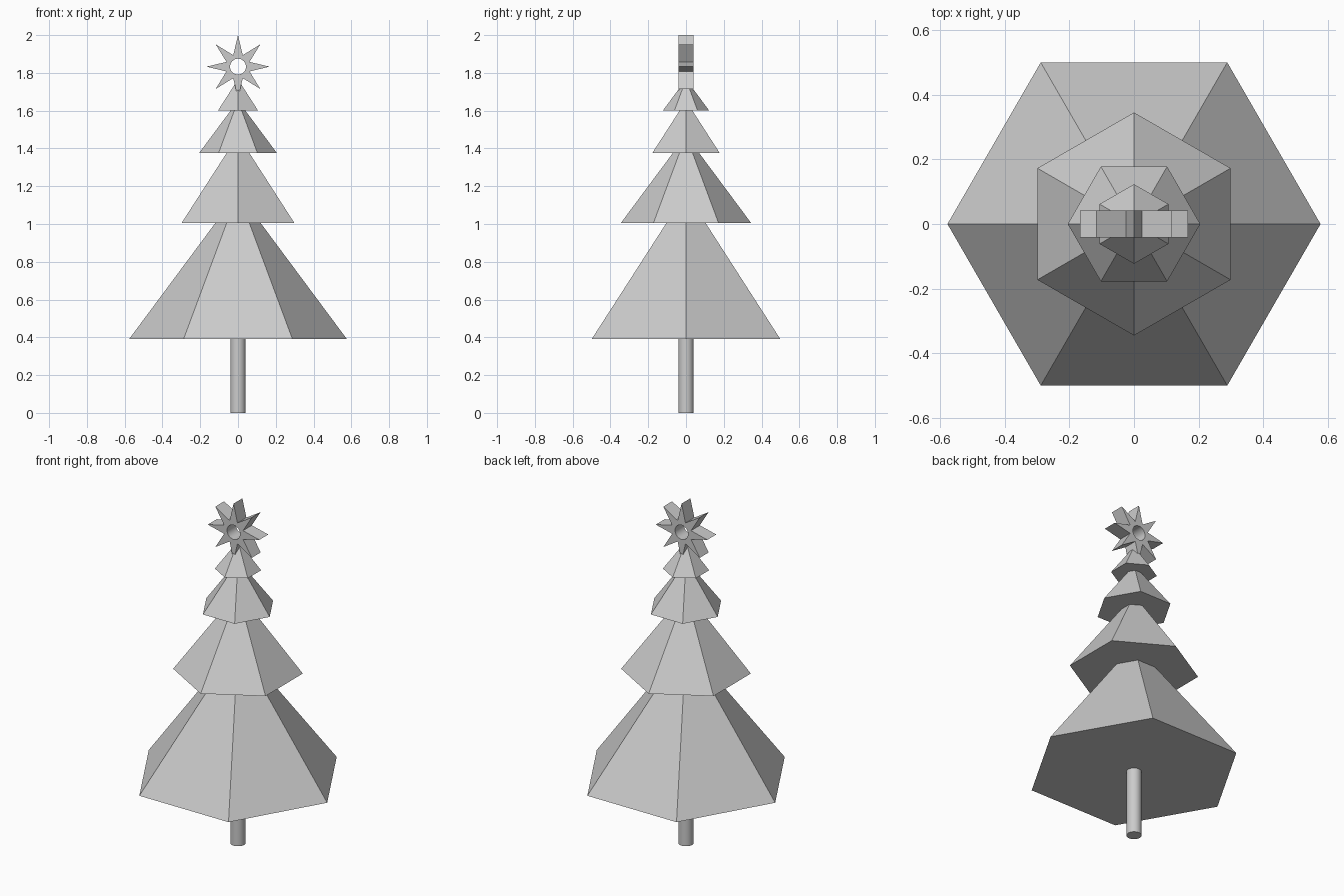
import bpy, bmesh, math

cube = bpy.data.objects.get("Cube")
if cube:
    bpy.data.objects.remove(cube, do_unlink=True)

# Single plain colour
GREY = (0.6, 0.6, 0.6, 1.0)
mat = bpy.data.materials.new("plain grey")
mat.use_nodes = True
mat.diffuse_color = GREY
mat.node_tree.nodes["Principled BSDF"].inputs["Base Color"].default_value = GREY


def finish(obj, name, smooth=False):
    obj.name = obj.data.name = name
    obj.data.materials.clear()
    obj.data.materials.append(mat)
    if smooth:
        bpy.ops.object.select_all(action="DESELECT")
        obj.select_set(True)
        bpy.context.view_layer.objects.active = obj
        bpy.ops.object.shade_smooth_by_angle(angle=math.radians(30))


def ring(bm, count, radius, y, z):
    """Upright ring of vertices; radius(i) gives each one's distance."""
    verts = []
    for i in range(count):
        a = math.tau * i / count
        verts.append(bm.verts.new((radius(i) * math.cos(a), y, z + radius(i) * math.sin(a))))
    return verts


# Trunk
TRUNK_TOP = 0.40
bpy.ops.mesh.primitive_cylinder_add(vertices=32, radius=0.04, depth=TRUNK_TOP,
                                    location=(0, 0, TRUNK_TOP / 2))
finish(bpy.context.object, "trunk", smooth=True)

# Foliage tiers: six-sided cones of one slope, alternately turned by 30 degrees
SLOPE = 1.346
tiers = [("bottom", 0.39, 0.577), ("lower", 1.005, 0.345),
         ("upper", 1.377, 0.205), ("top", 1.60, 0.123)]
for i, (label, z, radius) in enumerate(tiers):
    height = radius * SLOPE
    bpy.ops.mesh.primitive_cone_add(vertices=6, radius1=radius, radius2=0, depth=height,
                                    location=(0, 0, z + height / 2),
                                    rotation=(0, 0, math.radians(30 * ((i + 1) % 2))))
    finish(bpy.context.object, label + "_foliage")

# Eight-pointed star with a round hole
POINTS, TIP, VALLEY, HOLE, HALF, CENTRE = 8, 0.167, 0.066, 0.042, 0.041, 1.833
bm = bmesh.new()
n = POINTS * 2
sides = []
for y in (-HALF, HALF):
    outer = ring(bm, n, lambda i: VALLEY if i % 2 else TIP, y, CENTRE)
    inner = ring(bm, n * 2, lambda i: HOLE, y, CENTRE)
    sides.append((outer, inner))
    for i in range(n):
        j = (i + 1) % n
        bm.faces.new((outer[i], outer[j], inner[2 * j], inner[2 * i + 1], inner[2 * i]))
for front, back in zip(*sides):
    for i in range(len(front)):
        j = (i + 1) % len(front)
        bm.faces.new((front[i], front[j], back[j], back[i]))
bmesh.ops.recalc_face_normals(bm, faces=bm.faces)
mesh = bpy.data.meshes.new("star")
bm.to_mesh(mesh)
bm.free()
star = bpy.data.objects.new("star", mesh)
bpy.context.collection.objects.link(star)
finish(star, "star", smooth=True)
